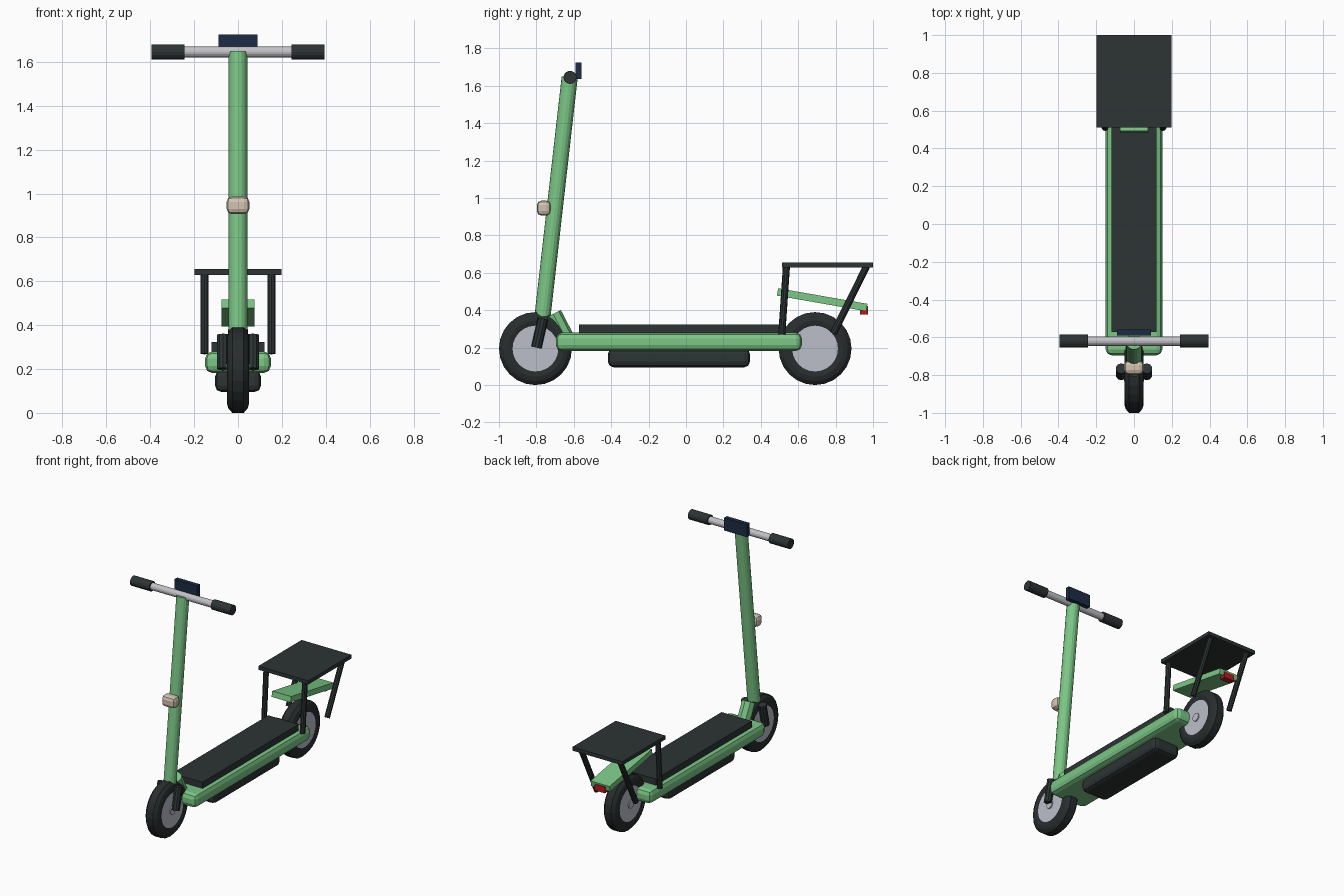
import bpy, bmesh, math
from mathutils import Vector, Matrix

if "Cube" in bpy.data.objects:
    bpy.data.objects.remove(bpy.data.objects["Cube"])


def material(name, rgb):
    m = bpy.data.materials.new(name)
    m.use_nodes = True
    m.diffuse_color = (*rgb, 1)
    m.node_tree.nodes["Principled BSDF"].inputs["Base Color"].default_value = (*rgb, 1)
    return m


GREEN = material("mint green", (0.20, 0.57, 0.24))
DARK = material("charcoal rubber", (0.026, 0.034, 0.034))
TYRE = material("tyre black", (0.021, 0.026, 0.027))
RIM = material("rim grey", (0.50, 0.52, 0.59))
SILVER = material("bar silver", (0.54, 0.54, 0.57))
NAVY = material("display navy", (0.012, 0.025, 0.058))
BEIGE = material("lamp beige", (0.64, 0.55, 0.44))
RED = material("tail red", (0.45, 0.012, 0.012))


def finish(name, bm, mat):
    bmesh.ops.recalc_face_normals(bm, faces=bm.faces)
    me = bpy.data.meshes.new(name)
    bm.to_mesh(me)
    bm.free()
    me.materials.append(mat)
    ob = bpy.data.objects.new(name, me)
    bpy.context.collection.objects.link(ob)
    return ob


def box(name, size, loc, mat, bevel=0, segments=2, tilt=0):
    bm = bmesh.new()
    bmesh.ops.create_cube(bm, size=1)
    bmesh.ops.scale(bm, vec=size, verts=bm.verts)
    if bevel:
        bmesh.ops.bevel(bm, geom=bm.edges[:], offset=bevel, segments=segments,
                        profile=0.5, affect='EDGES')
    bmesh.ops.transform(bm, matrix=Matrix.Translation(loc) @ Matrix.Rotation(tilt, 4, 'X'),
                        verts=bm.verts)
    return finish(name, bm, mat)


def rod(name, start, end, radius, mat, sides=12):
    a, b = Vector(start), Vector(end)
    bm = bmesh.new()
    bmesh.ops.create_cone(bm, cap_ends=True, segments=sides, radius1=radius,
                          radius2=radius, depth=(b - a).length)
    turn = (b - a).to_track_quat('Z', 'Y').to_matrix().to_4x4()
    bmesh.ops.transform(bm, matrix=Matrix.Translation((a + b) / 2) @ turn, verts=bm.verts)
    return finish(name, bm, mat)


def tyre(name, y, z):
    # closed half-rounded section spun around the axle
    half = [(0.10, 0.036), (0.125, 0.046), (0.15, 0.051), (0.175, 0.044), (0.195, 0.026)]
    section = [(r, x) for r, x in half] + [(r, -x) for r, x in reversed(half)]
    bm = bmesh.new()
    vs = [bm.verts.new((x, r, 0)) for r, x in section]
    edges = [bm.edges.new((vs[i - 1], vs[i])) for i in range(len(vs))]
    bmesh.ops.spin(bm, geom=vs + edges, cent=(0, 0, 0), axis=(1, 0, 0),
                   angle=math.tau, steps=24, use_merge=True)
    bmesh.ops.remove_doubles(bm, verts=bm.verts, dist=0.0005)
    bmesh.ops.translate(bm, vec=(0, y, z), verts=bm.verts)
    return finish(name, bm, TYRE)


# wheels
for label, y in (("front", -0.805), ("rear", 0.69)):
    tyre(label + "_tyre", y, 0.195)
    rod(label + "_rim", (-0.045, y, 0.195), (0.045, y, 0.195), 0.124, RIM, 24)
    rod(label + "_hub", (-0.052, y, 0.195), (0.052, y, 0.195), 0.03, RIM, 16)

# deck with grip mat and battery below
box("deck", (0.30, 1.315, 0.098), (0, -0.038, 0.231), GREEN, 0.032)
box("deck_mat", (0.24, 1.085, 0.05), (0, -0.03, 0.299), DARK)
box("battery", (0.21, 0.76, 0.10), (0, -0.038, 0.145), DARK, 0.03)

# steering column, neck and fork
rod("stem", (0, -0.768, 0.36), (0, -0.622, 1.645), 0.043, GREEN, 16)
rod("neck", (0, -0.71, 0.38), (0, -0.64, 0.245), 0.046, GREEN, 8)
for label, s in (("right", -1), ("left", 1)):
    rod(label + "_fork", (s * 0.068, -0.80, 0.20), (s * 0.068, -0.765, 0.355), 0.028, DARK, 10)
    rod(label + "_grip", (s * 0.243, -0.62, 1.645), (s * 0.395, -0.62, 1.645), 0.035, DARK, 16)

# handlebar, display and headlight
rod("handlebar", (-0.30, -0.62, 1.645), (0.30, -0.62, 1.645), 0.025, SILVER, 16)
box("display", (0.18, 0.032, 0.09), (0, -0.574, 1.68), NAVY)
box("headlight", (0.104, 0.075, 0.08), (0, -0.76, 0.946), BEIGE, 0.024)

# rear fender and tail light
box("rear_fender", (0.15, 0.485, 0.04), (0, 0.728, 0.456), GREEN, tilt=math.radians(-9.9))
box("tail_light", (0.08, 0.042, 0.045), (0, 0.952, 0.399), RED)

# rear rack
box("rack_top", (0.395, 0.488, 0.026), (0, 0.756, 0.642), DARK)
for label, s in (("right", -1), ("left", 1)):
    x = s * 0.153
    rod(label + "_rack_front_leg", (x, 0.512, 0.27), (x, 0.537, 0.635), 0.019, DARK, 10)
    rod(label + "_rack_rear_leg", (x, 0.787, 0.275), (x, 0.966, 0.635), 0.019, DARK, 10)
